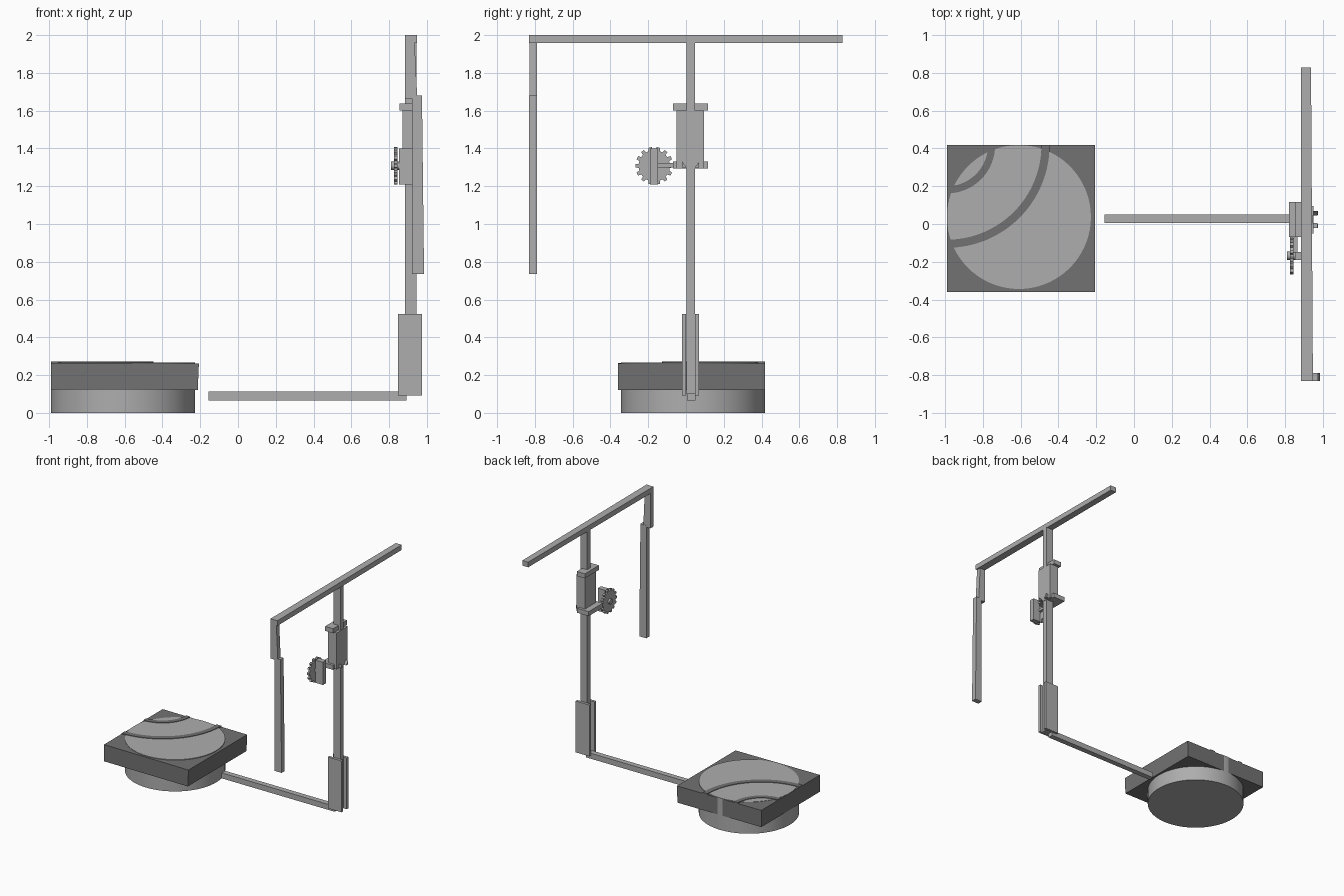
import bpy, bmesh, math
from mathutils import Vector

if "Cube" in bpy.data.objects:
    bpy.data.objects.remove(bpy.data.objects["Cube"])


def material(name, v):
    m = bpy.data.materials.new(name)
    m.diffuse_color = (v, v, v, 1)
    m.use_nodes = True
    m.node_tree.nodes["Principled BSDF"].inputs["Base Color"].default_value = m.diffuse_color
    return m


LIGHT = material("light grey", 0.42)
DARK = material("dark grey", 0.17)


def prism(name, pts, axis, lo, hi, mat=LIGHT, smooth=False):
    """Extrude a 2D outline along an axis (the outline uses the other two axes in order)."""
    def place(p, d):
        c = list(p)
        c.insert("xyz".index(axis), d)
        return Vector(c)
    bm = bmesh.new()
    a = [bm.verts.new(place(p, lo)) for p in pts]
    b = [bm.verts.new(place(p, hi)) for p in pts]
    bm.faces.new(a)
    bm.faces.new(b)
    for i in range(len(pts)):
        j = (i + 1) % len(pts)
        bm.faces.new((a[i], a[j], b[j], b[i]))
    bmesh.ops.recalc_face_normals(bm, faces=bm.faces)
    me = bpy.data.meshes.new(name)
    bm.to_mesh(me)
    bm.free()
    me.materials.append(mat)
    ob = bpy.data.objects.new(name, me)
    bpy.context.collection.objects.link(ob)
    if smooth:
        bpy.ops.object.select_all(action='DESELECT')
        ob.select_set(True)
        bpy.context.view_layer.objects.active = ob
        bpy.ops.object.shade_smooth_by_angle(angle=math.radians(30))
    return ob


def box(name, x0, x1, y0, y1, z0, z1, mat=LIGHT):
    return prism(name, [(x0, y0), (x1, y0), (x1, y1), (x0, y1)], "z", z0, z1, mat)


def arc(cx, cy, r, a0, a1, n):
    return [(cx + r * math.cos(math.radians(a0 + (a1 - a0) * i / n)),
             cy + r * math.sin(math.radians(a0 + (a1 - a0) * i / n))) for i in range(n + 1)]


# Round base running up through the square slab
prism("round_base", arc(-0.609, 0.037, 0.381, 0, 360, 72)[:-1], "z", 0, 0.267, LIGHT, True)
prism("square_slab", [(-0.99, 0.125), (-0.213, 0.122), (-0.207, 0.261), (-0.99, 0.265)],
      "y", -0.36, 0.417, DARK)

# Raised curved bands around the back left corner
for name, r0, r1 in (("inner_band", 0.217, 0.255), ("outer_band", 0.5, 0.543)):
    outline = arc(-0.99, 0.417, r0, -90, 0, 32) + arc(-0.99, 0.417, r1, 0, -90, 32)
    prism(name, outline, "z", 0.255, 0.271, DARK, True)

# Floor arm, post and the two bracket plates at the post foot
box("floor_arm", -0.156, 0.892, 0.005, 0.05, 0.066, 0.112)
box("post", 0.883, 0.946, 0.003, 0.047, 0.1, 1.96)
for name, y0 in (("bracket_plate_front", -0.021), ("bracket_plate_back", 0.047)):
    box(name, 0.847, 0.974, y0, y0 + 0.022, 0.093, 0.523)

# Crossbar with the hanging bar at its front end
prism("crossbar", [(0.883, -0.83), (0.947, -0.83), (0.937, 0.828), (0.883, 0.828)], "z", 1.957, 2.0)
prism("hanger_upper", [(0.883, 1.665), (0.949, 1.665), (0.935, 1.96), (0.883, 1.96)],
      "y", -0.828, -0.79)
prism("hanger_lower", [(0.92, 0.735), (0.985, 0.735), (0.974, 1.68), (0.92, 1.68)],
      "y", -0.83, -0.788)

# Sliding carriage with its two clips and small catches
box("carriage", 0.87, 0.95, -0.05, 0.095, 1.295, 1.6)
box("upper_clip", 0.856, 0.93, -0.07, 0.117, 1.6, 1.638)
box("lower_clip", 0.82, 0.93, -0.07, 0.117, 1.293, 1.331)
for s in (-1, 1):
    y = 0.025 + s * 0.045
    prism("catch", [(y, 1.298), (y - s * 0.025, 1.298), (y, 1.33)], "x", 0.94, 0.972)

# Side rod, mounting block and toothed wheel
gy, gz = -0.168, 1.308
box("side_rod", 0.835, 0.865, -0.16, -0.06, 1.3, 1.322)
box("wheel_block", 0.852, 0.92, -0.19, -0.147, 1.21, 1.4)
teeth = []
N = 14
for i in range(N):
    for off, r in ((-0.3, 0.083), (-0.2, 0.1), (0.2, 0.1), (0.3, 0.083)):
        a = 2 * math.pi * (i + off) / N
        teeth.append((gy + r * math.cos(a), gz + r * math.sin(a)))
prism("toothed_wheel", teeth, "x", 0.826, 0.844)
prism("wheel_hub", arc(gy, gz, 0.022, 0, 360, 16)[:-1], "x", 0.81, 0.855, LIGHT, True)
